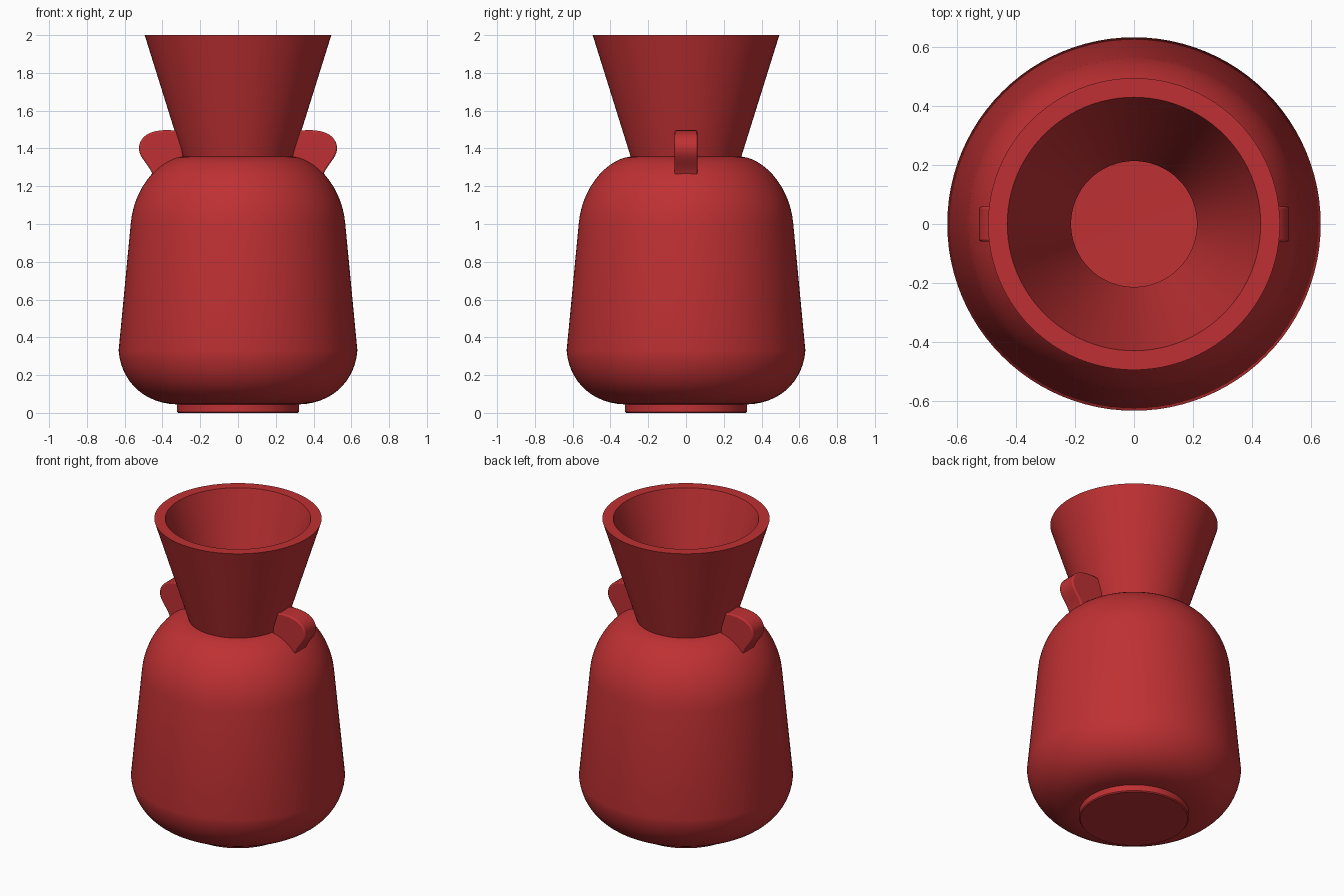
import bpy, bmesh, math
from mathutils import Vector
from mathutils.geometry import interpolate_bezier

cube = bpy.data.objects.get("Cube")
if cube:
    bpy.data.objects.remove(cube, do_unlink=True)

red = bpy.data.materials.new("red_glaze")
red.use_nodes = True
colour = (0.52, 0.03, 0.033, 1)
red.diffuse_color = colour
red.node_tree.nodes["Principled BSDF"].inputs["Base Color"].default_value = colour


def curve(a, b, c, d, steps=14):
    """Points (radius, height) along a cubic from a to d with handles b and c."""
    pts = interpolate_bezier(*(Vector((p[0], 0, p[1])) for p in (a, b, c, d)), steps)
    return [(p.x, p.z) for p in pts]


def finish(name, bm, angle=35):
    bmesh.ops.recalc_face_normals(bm, faces=bm.faces)
    mesh = bpy.data.meshes.new(name)
    bm.to_mesh(mesh)
    bm.free()
    mesh.materials.append(red)
    obj = bpy.data.objects.new(name, mesh)
    bpy.context.collection.objects.link(obj)
    bpy.ops.object.select_all(action='DESELECT')
    obj.select_set(True)
    bpy.context.view_layer.objects.active = obj
    bpy.ops.object.shade_smooth_by_angle(angle=math.radians(angle))
    return obj


def lathe(name, profile, steps=96):
    bm = bmesh.new()
    verts = [bm.verts.new((r, 0, z)) for r, z in profile]
    edges = [bm.edges.new(pair) for pair in zip(verts, verts[1:])]
    bmesh.ops.spin(bm, geom=verts + edges, cent=(0, 0, 0), axis=(0, 0, 1),
                   angle=math.tau, steps=steps)
    bmesh.ops.remove_doubles(bm, verts=bm.verts, dist=0.0005)
    return finish(name, bm)


# Hollow vessel: outer wall up to the flared rim, then the inner wall down
outer = ([(0, 0.045)]
         + curve((0.325, 0.045), (0.5, 0.05), (0.62, 0.17), (0.632, 0.33))
         + curve((0.568, 1.0), (0.553, 1.19), (0.42, 1.345), (0.293, 1.357))
         + [(0.494, 2.0)])
inner = ([(0.429, 2.0), (0.213, 1.296)]
         + curve((0.29, 1.29), (0.39, 1.28), (0.49, 1.16), (0.506, 1.0))
         + curve((0.57, 0.33), (0.56, 0.21), (0.46, 0.11), (0.325, 0.107))
         + [(0, 0.107)])
lathe("vase_body", outer + inner)

# Foot disc
lathe("foot_ring", [(0, 0), (0.317, 0), (0.323, 0.006), (0.323, 0.06), (0, 0.06)])

# Ear-shaped lugs where the neck meets the shoulder
ear = ([(0.3, 1.49)]
       + curve((0.36, 1.497), (0.45, 1.5), (0.515, 1.475), (0.524, 1.41), 10)
       + curve((0.524, 1.41), (0.53, 1.35), (0.47, 1.32), (0.447, 1.25), 10)[1:]
       + [(0.42, 1.25), (0.29, 1.34)])
for name, side in (("left_lug", 1), ("right_lug", -1)):
    bm = bmesh.new()
    face = bm.faces.new([bm.verts.new((side * x, -0.06, z)) for x, z in ear])
    extruded = bmesh.ops.extrude_face_region(bm, geom=[face], use_keep_orig=True)
    moved = [v for v in extruded["geom"] if isinstance(v, bmesh.types.BMVert)]
    bmesh.ops.translate(bm, verts=moved, vec=(0, 0.12, 0))
    lug = finish(name, bm)
    bevel = lug.modifiers.new("soft_edges", 'BEVEL')
    bevel.width = 0.008
    bevel.segments = 2
    bevel.limit_method = 'ANGLE'
    bevel.angle_limit = math.radians(50)
